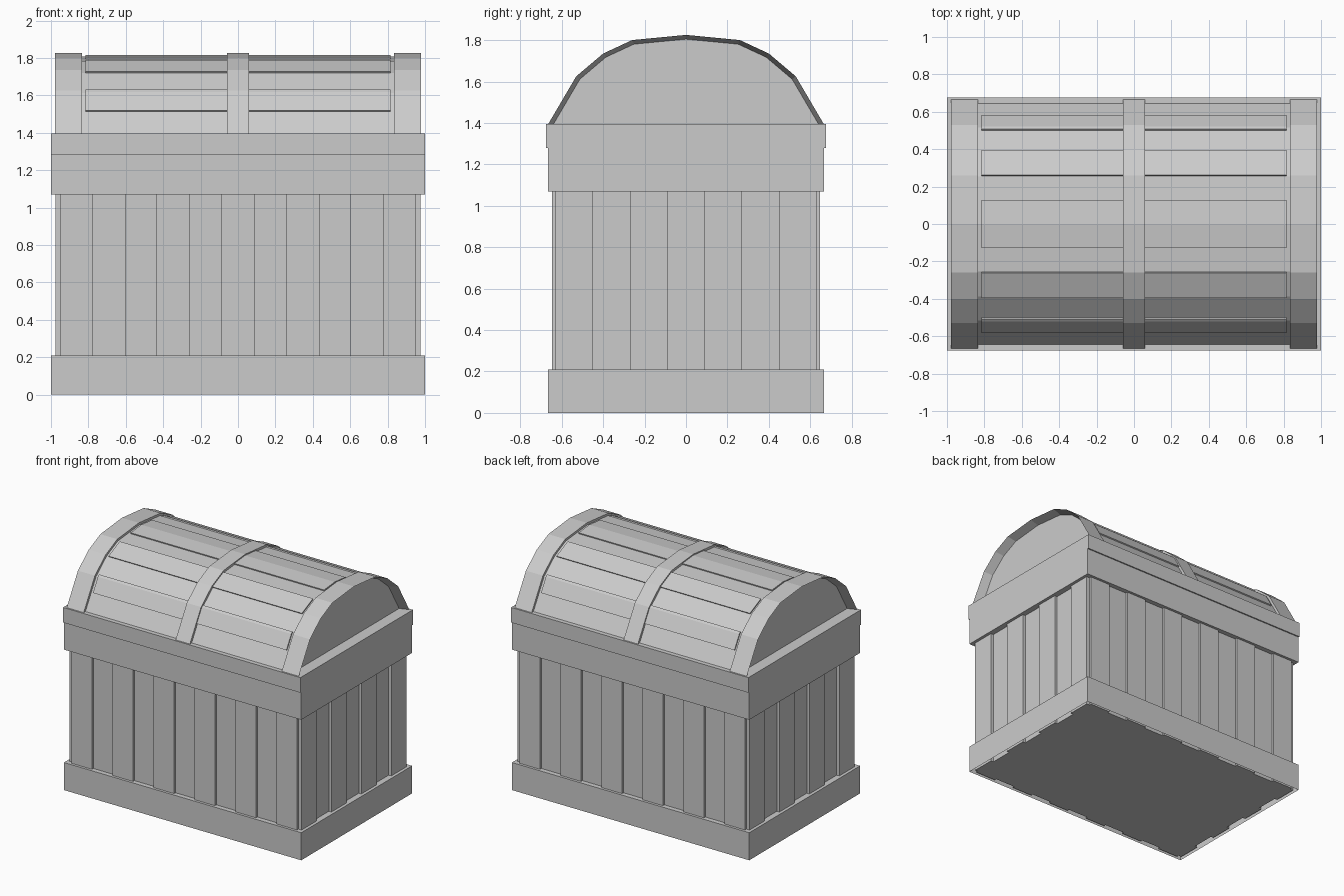
import bpy, bmesh

if "Cube" in bpy.data.objects:
    bpy.data.objects.remove(bpy.data.objects["Cube"])

Z0 = 1.2  # centre used to scale the lid arch
HALF = [(0.0, 1.825), (0.26, 1.80), (0.40, 1.735), (0.53, 1.625), (0.665, 1.395)]
ARCH = [(-y, z) for y, z in reversed(HALF[1:])] + HALF


def finish(name, bm):
    bmesh.ops.recalc_face_normals(bm, faces=bm.faces[:])
    me = bpy.data.meshes.new(name)
    bm.to_mesh(me)
    bm.free()
    ob = bpy.data.objects.new(name, me)
    bpy.context.collection.objects.link(ob)
    return ob


def box(name, x0, x1, y0, y1, z0, z1, open_bottom=False):
    bm = bmesh.new()
    bmesh.ops.create_cube(bm, size=1)
    for v in bm.verts:
        v.co = ((x0 + x1) / 2 + v.co.x * (x1 - x0),
                (y0 + y1) / 2 + v.co.y * (y1 - y0),
                (z0 + z1) / 2 + v.co.z * (z1 - z0))
    bmesh.ops.recalc_face_normals(bm, faces=bm.faces[:])
    if open_bottom:
        low = [f for f in bm.faces if f.normal.z < -0.9]
        bmesh.ops.delete(bm, geom=low, context='FACES_ONLY')
    return finish(name, bm)


def loft(name, profile, sections):
    """Skin a yz profile through (x, scale) sections and cap both ends."""
    bm = bmesh.new()
    rings = [[bm.verts.new((x, y * s, Z0 + (z - Z0) * s)) for y, z in profile]
             for x, s in sections]
    n = len(profile)
    for a, b in zip(rings, rings[1:]):
        for i in range(n):
            j = (i + 1) % n
            bm.faces.new((a[i], a[j], b[j], b[i]))
    bm.faces.new(rings[0])
    bm.faces.new(rings[-1])
    return finish(name, bm)


def arch_z(y):
    y = abs(y)
    for (a, za), (b, zb) in zip(HALF, HALF[1:]):
        if y <= b:
            return za + (zb - za) * (y - a) / (b - a)
    return HALF[-1][1]


# Body core and floor
box("body_core", -0.955, 0.955, -0.63, 0.63, 0.004, 1.2)

# Every second wall plank stands proud of the core
for i in range(0, 11, 2):
    x = -0.95 + i * 1.9 / 11
    box("front_plank", x, x + 1.9 / 11, -0.647, -0.60, 0.004, 1.2)
    box("back_plank", x, x + 1.9 / 11, 0.60, 0.647, 0.004, 1.2)
for i in range(0, 7, 2):
    y = -0.63 + i * 0.18
    box("right_plank", 0.92, 0.977, y, y + 0.18, 0.004, 1.2)
    box("left_plank", -0.977, -0.92, y, y + 0.18, 0.004, 1.2)

# Horizontal bands
box("base_band", -1, 1, -0.667, 0.667, 0, 0.21, open_bottom=True)
box("rim_band", -1, 1, -0.667, 0.667, 1.07, 1.285)
box("lid_band", -1, 1, -0.677, 0.677, 1.28, 1.395)

# Lid dome with centre strap
loft("lid_dome", ARCH, [(-0.88, 0.972), (0.88, 0.972)])
loft("centre_strap", ARCH, [(-0.06, 1), (0.06, 1)])

# End straps with flared rims and sunken end panels
for s in (-1, 1):
    loft("end_strap", ARCH, [(s * 0.835, 0.95), (s * 0.835, 1), (s * 0.978, 1), (s * 0.91, 0.967)])

# Raised lid planks on both sides of the centre strap
STRIPS = [(-0.13, 0.0, 0.13), (0.265, 0.335, 0.40), (0.515, 0.53, 0.59)]
STRIPS += [tuple(-y for y in s) for s in STRIPS[1:]]
for ys in STRIPS:
    def row(k):
        return [(y * k, Z0 + (arch_z(y) - Z0) * k) for y in ys]
    outline = row(0.986) + row(0.95)[::-1]
    for s in (-1, 1):
        loft("lid_plank", outline, [(s * 0.05, 1), (s * 0.815, 1)])
